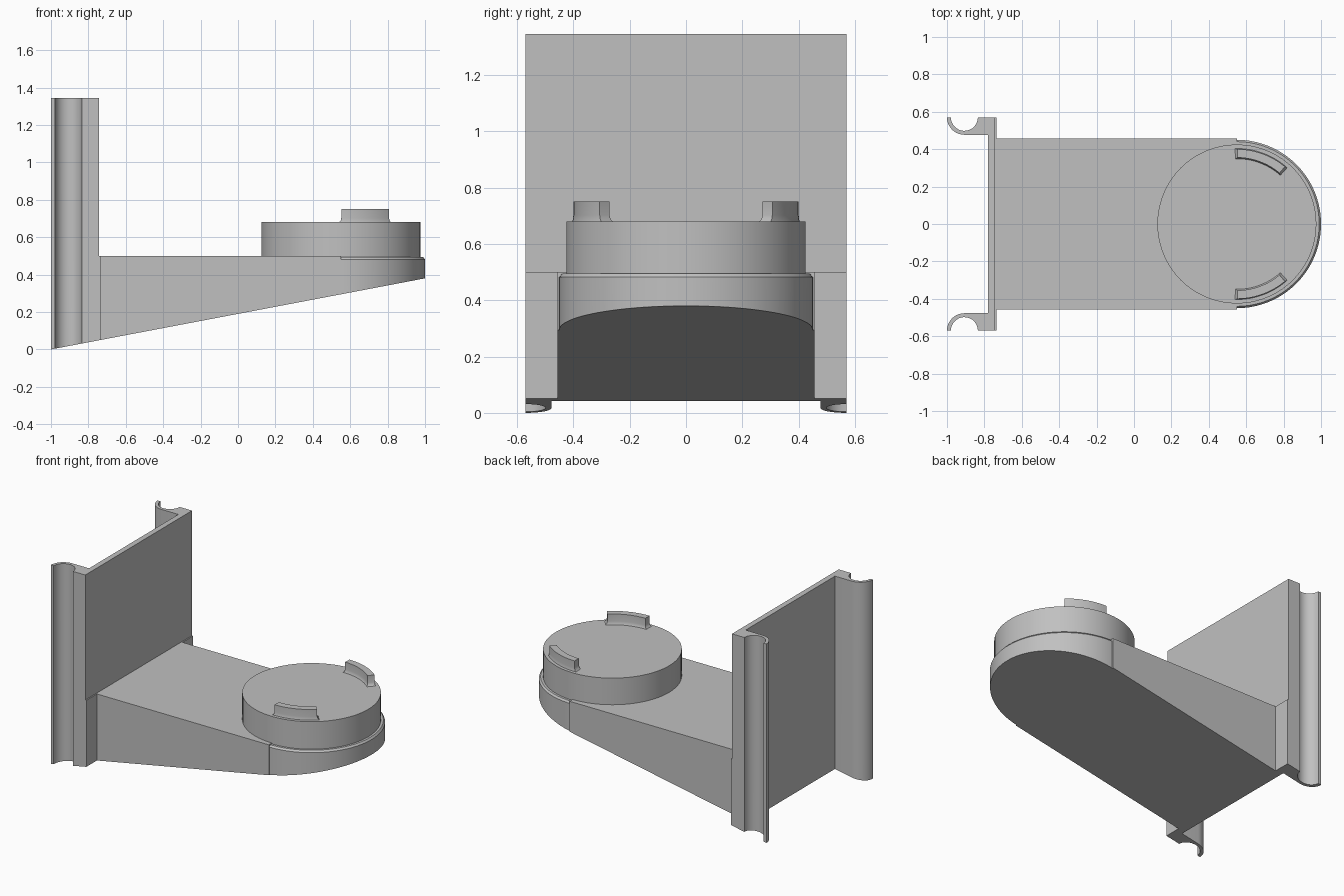
import bpy, bmesh
from math import cos, sin, radians

cube = bpy.data.objects.get("Cube")
if cube:
    bpy.data.objects.remove(cube)

grey = bpy.data.materials.new("light_grey")
grey.use_nodes = True
colour = (0.53, 0.53, 0.53, 1)
grey.diffuse_color = colour
grey.node_tree.nodes["Principled BSDF"].inputs["Base Color"].default_value = colour

HUB_X = 0.55


def slope(x):
    """Height of the slanted underside."""
    return 0.19 * (x + 1)


def arc(cx, cy, r, start, end, steps):
    angles = [radians(start + (end - start) * i / steps) for i in range(steps + 1)]
    return [(cx + r * cos(a), cy + r * sin(a)) for a in angles]


def mirrored(half):
    """Complete an outline across y = 0."""
    return half + [(x, -y) for x, y in reversed(half)]


def loft(name, rings):
    """Join (outline, height) rings into a solid; height None follows the slope."""
    bm = bmesh.new()
    loops = [[bm.verts.new((x, y, slope(x) if z is None else z)) for x, y in outline]
             for outline, z in rings]
    n = len(loops[0])
    for low, high in zip(loops, loops[1:]):
        for i in range(n):
            j = (i + 1) % n
            bm.faces.new((low[i], low[j], high[j], high[i]))
    bm.faces.new(loops[0])
    bm.faces.new(loops[-1])
    bmesh.ops.recalc_face_normals(bm, faces=bm.faces)
    mesh = bpy.data.meshes.new(name)
    bm.to_mesh(mesh)
    bm.free()
    mesh.materials.append(grey)
    obj = bpy.data.objects.new(name, mesh)
    bpy.context.collection.objects.link(obj)
    bpy.ops.object.select_all(action='DESELECT')
    obj.select_set(True)
    bpy.context.view_layer.objects.active = obj
    bpy.ops.object.shade_smooth_by_angle(angle=radians(30))
    return obj


# Upright plate with side flanges and curled clip edges
half_plate = ([(-0.743, 0.57), (-0.835, 0.57)]
              + arc(-0.907, 0.57, 0.072, -5, -180, 14)
              + arc(-0.907, 0.57, 0.093, 180, 270, 10)
              + [(-0.78, 0.477)])
loft("back_plate", [(mirrored(half_plate), None), (mirrored(half_plate), 1.345)])

# Slightly thicker lower part of the plate
lower = mirrored([(-0.76, 0.57), (-0.735, 0.57)])
loft("lower_plate", [(lower, None), (lower, 0.5)])

# Tapering arm
arm = mirrored([(-0.75, 0.457), (HUB_X, 0.457)])
loft("arm", [(arm, None), (arm, 0.5)])


# Rounded arm end with a bevelled rim
def nose(r):
    return mirrored([(HUB_X - 0.05, r)] + arc(HUB_X, 0, r, 90, 0, 32)[:-1])


loft("arm_end", [(nose(0.45), None), (nose(0.45), 0.482), (nose(0.44), 0.494)])

# Round mount
disc = arc(HUB_X, 0, 0.425, 0, 360, 72)[:-1]
loft("round_mount", [(disc, 0.485), (disc, 0.68)])


# Curved locking tabs with flared feet
def tab(grow, side):
    swing = grow * 150
    outer = arc(HUB_X, 0, 0.4 + grow * 0.3, 50 - swing, 89.5 + swing, 12)
    inner = arc(HUB_X, 0, 0.355 - grow * 0.5, 89.5 + swing, 50 - swing, 12)
    return [(x, side * y) for x, y in outer + inner]


for label, side in (("left", 1), ("right", -1)):
    levels = ((0.014, 0.678), (0.005, 0.687), (0, 0.702), (0, 0.75))
    loft("locking_tab_" + ("back" if label == "left" else "front"),
         [(tab(grow, side), z) for grow, z in levels])
